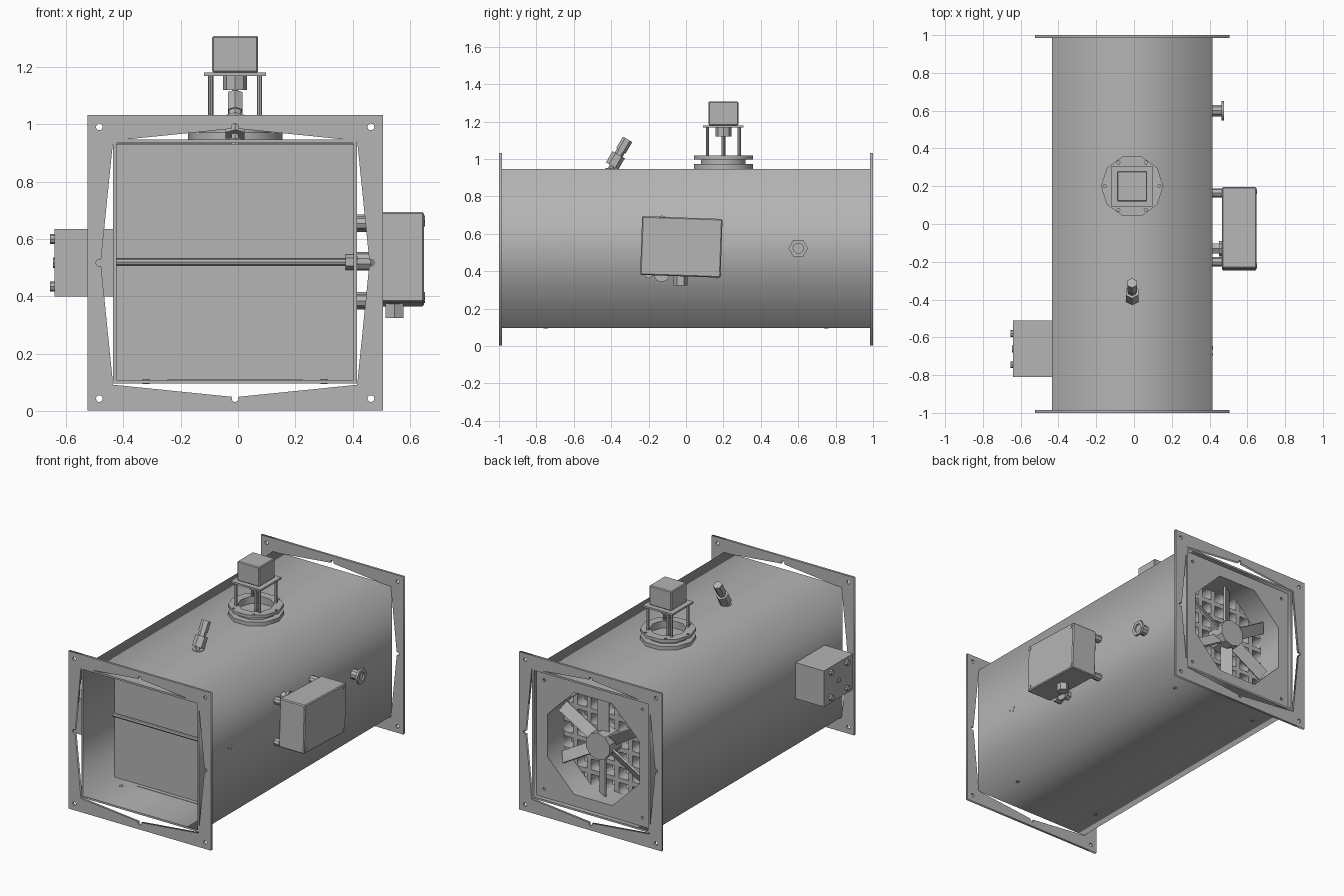
import bpy, math
from mathutils import Vector

if "Cube" in bpy.data.objects:
    bpy.data.objects.remove(bpy.data.objects["Cube"])

grey = bpy.data.materials.new("sheet metal grey")
grey.use_nodes = True
grey.diffuse_color = (0.46, 0.46, 0.46, 1)
grey.node_tree.nodes["Principled BSDF"].inputs["Base Color"].default_value = (0.46, 0.46, 0.46, 1)

CX, CZ = -0.01, 0.5225   # duct axis
HALF = 0.425             # duct half width


def finish(ob, name, bevel=0):
    ob.name = name
    ob.data.materials.clear()
    ob.data.materials.append(grey)
    if bevel:
        mod = ob.modifiers.new("soft corners", 'BEVEL')
        mod.width, mod.segments = bevel, 1
    return ob


def box(name, lo, hi, turn=(0, 0, 0), bevel=0):
    lo, hi = Vector(lo), Vector(hi)
    bpy.ops.mesh.primitive_cube_add(size=1, location=(lo + hi) / 2, rotation=turn)
    ob = bpy.context.object
    ob.scale = hi - lo
    bpy.ops.object.transform_apply(location=False, rotation=False, scale=True)
    return finish(ob, name, bevel)


def rod(name, start, end, r, sides=6, spin=0):
    start, end = Vector(start), Vector(end)
    axis = end - start
    bpy.ops.mesh.primitive_cylinder_add(vertices=sides, radius=r, depth=axis.length,
                                        location=(start + end) / 2)
    ob = bpy.context.object
    ob.rotation_mode = 'QUATERNION'
    ob.rotation_quaternion = axis.to_track_quat('Z', 'Y')
    for v in ob.data.vertices:
        c, s = math.cos(spin), math.sin(spin)
        v.co.x, v.co.y = c * v.co.x - s * v.co.y, s * v.co.x + c * v.co.y
    return finish(ob, name)


def ngon(r, n, x=0, y=0, phase=0):
    return [(x + r * math.cos(phase + math.tau * i / n),
             y + r * math.sin(phase + math.tau * i / n)) for i in range(n)]


def square(h, x=0, y=0):
    return [(x - h, y - h), (x + h, y - h), (x + h, y + h), (x - h, y + h)]


def plate(name, loops, thick, loc, turn=(math.pi / 2, 0, 0)):
    """Flat profile with holes, extruded about its middle; upright by default."""
    curve = bpy.data.curves.new(name, 'CURVE')
    curve.dimensions, curve.fill_mode, curve.extrude = '2D', 'BOTH', thick / 2
    for loop in loops:
        sp = curve.splines.new('POLY')
        sp.points.add(len(loop) - 1)
        for p, (x, y) in zip(sp.points, loop):
            p.co = (x, y, 0, 1)
        sp.use_cyclic_u = True
    temp = bpy.data.objects.new(name + " profile", curve)
    mesh = bpy.data.meshes.new_from_object(temp)
    bpy.data.objects.remove(temp)
    ob = bpy.data.objects.new(name, mesh)
    bpy.context.collection.objects.link(ob)
    ob.location, ob.rotation_euler = loc, turn
    return finish(ob, name)


# Duct shell and end flanges
plate("duct_shell", [square(HALF), square(HALF - 0.012)], 1.99, (CX, 0, CZ))

opening = []
for k in range(4):
    a = k * math.pi / 2
    c, s = round(math.cos(a)), round(math.sin(a))
    pts = [(HALF, -HALF)]
    for i in range(9):   # bolt notch in the middle of each side
        t = math.radians(-120 + 30 * i)
        pts.append((0.473 + 0.012 * math.cos(t), 0.012 * math.sin(t)))
    opening += [(c * x - s * y, s * x + c * y) for x, y in pts]
corner_holes = [ngon(0.012, 10, x, y) for x in (-0.473, 0.473) for y in (-0.473, 0.473)]
for name, y in (("front_flange", -0.9925), ("back_flange", 0.9925)):
    plate(name, [square(0.515), opening] + corner_holes, 0.015, (CX, y, 0.5175))

# Damper blade, shaft and bearing
box("damper_blade", (-0.425, -0.67, 0.108), (0.403, -0.66, 0.932))
rod("damper_shaft", (-0.435, -0.68, 0.52), (0.41, -0.68, 0.52), 0.012, 8)
rod("damper_bearing", (0.375, -0.68, 0.52), (0.405, -0.68, 0.52), 0.027)
box("floor_stop", (-0.245, -0.7, 0.105), (0.225, -0.68, 0.112))

# Fan plate, throat and flow straightener
octagon = ngon(0.36, 8, phase=math.pi / 8)
plate("fan_plate", [square(0.4), octagon] +
      [ngon(0.01, 8, x, y) for x in (-0.355, 0.355) for y in (-0.355, 0.355)],
      0.012, (CX, 0.965, CZ))
plate("fan_plate_rim", [square(0.413), square(0.398)], 0.03, (CX, 0.95, CZ))
plate("fan_throat", [ngon(0.368, 8, phase=math.pi / 8), octagon], 0.17, (CX, 0.885, CZ))
cells = [square(0.035, 0.1 * i, 0.1 * j) for i in range(-3, 4) for j in range(-3, 4)]
plate("flow_straightener", [square(0.41)] + cells, 0.08, (CX, 0.76, CZ))

# Fan hub and blades
rod("fan_hub", (CX, 0.8, CZ), (CX, 0.925, CZ), 0.088, 10)
for i in range(6):
    a = math.radians(30 + 60 * i)
    b = box("fan_blade", (-0.13, -0.006, -0.037), (0.13, 0.006, 0.037))
    b.rotation_mode = 'XYZ'
    b.rotation_euler = (math.radians(30), -a, 0)
    b.location = (CX + 0.205 * math.cos(a), 0.87, CZ + 0.205 * math.sin(a))

# Top drive: ten-sided mounting rings, posts, plate and motor
MY = 0.2
bolts = [ngon(0.009, 6, 0.145 * math.cos(t), 0.145 * math.sin(t))
         for t in (math.tau * i / 6 for i in range(6))]
plate("lower_ring", [ngon(0.165, 10)], 0.028, (CX, MY, 0.958), (0, 0, 0))
plate("middle_ring", [ngon(0.125, 10), ngon(0.108, 10)], 0.03, (CX, MY, 0.985), (0, 0, 0))
plate("upper_ring", [ngon(0.165, 10), ngon(0.108, 10)] + bolts, 0.02,
      (CX, MY, 1.008), (0, 0, 0))
for sx in (-1, 1):
    for sy in (-1, 1):
        x, y = CX + 0.085 * sx, MY + 0.085 * sy
        rod("motor_post", (x, y, 1.0), (x, y, 1.175), 0.009, 8)
box("motor_plate", (CX - 0.108, MY - 0.108, 1.168), (CX + 0.108, MY + 0.108, 1.18))
box("motor_body", (CX - 0.08, MY - 0.08, 1.18), (CX + 0.08, MY + 0.08, 1.307), bevel=0.005)
rod("motor_coupling", (CX, MY, 1.12), (CX, MY, 1.17), 0.042, 8)
rod("motor_shaft", (CX, MY, 0.96), (CX, MY, 1.12), 0.01, 8)

# Slanted sensor probe
base, lean = Vector((CX, -0.405, 0.945)), Vector((0, 0.5, 0.866))
rod("sensor_collar", (CX, -0.395, 0.94), (CX, -0.395, 0.952), 0.035, 10)
for name, a, b, r in (("sensor_tip", -0.03, 0.04, 0.014), ("sensor_nut", 0.02, 0.09, 0.038),
                      ("sensor_neck", 0.09, 0.115, 0.024), ("sensor_cap", 0.115, 0.185, 0.029)):
    rod(name, base + lean * a, base + lean * b, r)

# Junction box, slightly turned, on its stand-offs
BY, BZ = -0.025, 0.53
box("junction_box", (0.465, BY - 0.215, BZ - 0.157), (0.648, BY + 0.215, BZ + 0.157),
    (math.radians(-2), 0, 0), 0.006)
for sy in (-1, 1):
    for sz in (-1, 1):
        y, z = BY + 0.195 * sy, BZ + 0.133 * sz - 0.035 * 0.195 * sy
        rod("box_screw", (0.64, y, z), (0.651, y, z), 0.012, 8)
for z in (0.385, 0.655):
    rod("stand_off", (0.405, -0.13, z), (0.45, -0.13, z), 0.03)
    rod("stand_off_washer", (0.45, -0.13, z), (0.466, -0.13, z), 0.043, 10)
    for y in (-0.2, 0.165):
        rod("stand_off", (0.405, y, z), (0.466, y, z), 0.024, 8)
rod("cable_gland", (0.545, -0.03, 0.325), (0.545, -0.03, 0.38), 0.037)

# Threaded port on the side
rod("port_body", (0.405, 0.6, CZ), (0.466, 0.6, CZ), 0.032, 10)
plate("port_nut", [ngon(0.052, 6), ngon(0.028, 10)], 0.014, (0.469, 0.6, CZ),
      (math.pi / 2, 0, math.pi / 2))

# Damper actuator on the other side
box("actuator_box", (-0.64, -0.81, 0.4), (-0.435, -0.51, 0.635))
for y in (-0.745, -0.58):
    for z in (0.435, 0.6):
        rod("actuator_screw", (-0.655, y, z), (-0.635, y, z), 0.018, 8)
rod("actuator_spindle", (-0.645, -0.6625, 0.5175), (-0.635, -0.6625, 0.5175), 0.018, 8)

# Small fixings in the floor and side wall
for x in (-0.32, 0.3):
    for y in (-0.75, 0.75):
        rod("floor_fixing", (x, y, 0.095), (x, y, 0.112), 0.012, 8)
for y, z in ((-0.69, 0.53), (-0.65, 0.535), (-0.66, 0.515)):
    rod("wall_fixing", (0.4, y, z), (0.417, y, z), 0.006, 6)
